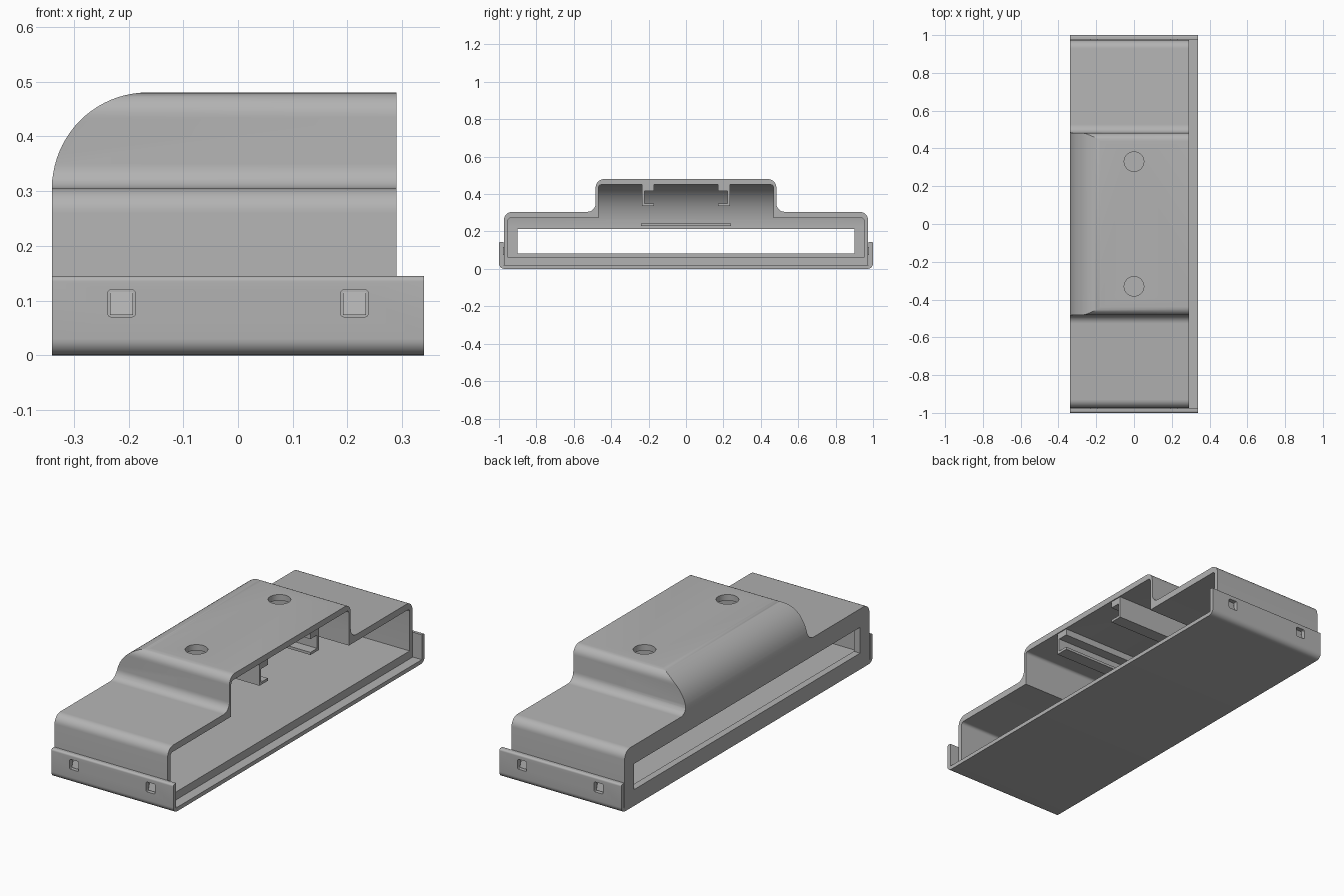
import bpy, bmesh, math
from mathutils import Vector

if "Cube" in bpy.data.objects:
    bpy.data.objects.remove(bpy.data.objects["Cube"])

grey = bpy.data.materials.new("plain_grey")
grey.use_nodes = True
COLOR = (0.45, 0.45, 0.45, 1)
grey.diffuse_color = COLOR
grey.node_tree.nodes["Principled BSDF"].inputs["Base Color"].default_value = COLOR


def rounded(points, steps=8):
    """Closed outline of (a, b, radius) corners, with arcs at the corners."""
    out = []
    for i, (a, b, r) in enumerate(points):
        p = Vector((a, b))
        if r == 0:
            out.append(p)
            continue
        u = (Vector(points[i - 1][:2]) - p).normalized()
        v = (Vector(points[(i + 1) % len(points)][:2]) - p).normalized()
        # Right-angled corners: the arc centre lies on both offset edges
        centre = p + (u + v) * r
        for s in range(steps + 1):
            t = s / steps * math.pi / 2
            out.append(centre - v * r * math.cos(t) - u * r * math.sin(t))
    return out


def mirrored(half):
    """Complete a half outline (y > 0 side) across y = 0."""
    return half + [(-a, b, r) for a, b, r in reversed(half)]


def prism(name, outline, axis, lo, hi):
    """Extrude an outline along x (y, z points), y (x, z) or z (x, y)."""
    bm = bmesh.new()
    place = {"x": lambda p, d: (d, p[0], p[1]),
             "y": lambda p, d: (p[0], d, p[1]),
             "z": lambda p, d: (p[0], p[1], d)}[axis]
    face = bm.faces.new([bm.verts.new(place(p, lo)) for p in outline])
    new = bmesh.ops.extrude_face_region(bm, geom=[face])["geom"]
    shift = Vector(place((0, 0), hi - lo))
    bmesh.ops.translate(bm, vec=shift,
                        verts=[g for g in new if isinstance(g, bmesh.types.BMVert)])
    bmesh.ops.recalc_face_normals(bm, faces=bm.faces)
    mesh = bpy.data.meshes.new(name)
    bm.to_mesh(mesh)
    bm.free()
    mesh.materials.append(grey)
    obj = bpy.data.objects.new(name, mesh)
    bpy.context.collection.objects.link(obj)
    return obj


def box(name, x0, x1, y0, y1, z0, z1):
    return prism(name, [(x0, y0), (x1, y0), (x1, y1), (x0, y1)], "z", z0, z1)


def select(obj):
    bpy.ops.object.select_all(action="DESELECT")
    obj.select_set(True)
    bpy.context.view_layer.objects.active = obj


def combine(obj, tool, operation="DIFFERENCE"):
    select(obj)
    mod = obj.modifiers.new("cut", "BOOLEAN")
    mod.operation, mod.solver, mod.object = operation, "EXACT", tool
    bpy.ops.object.modifier_apply(modifier=mod.name)
    bpy.data.objects.remove(tool)


def smooth(obj):
    select(obj)
    bpy.ops.object.shade_smooth_by_angle(angle=math.radians(30))


def quarter(cx, cz, rx, rz, steps=20):
    """Quarter ellipse from its left end up to its top."""
    angles = [s / steps * math.pi / 2 for s in range(steps + 1)]
    return [(cx - rx * math.cos(t), cz + rz * math.sin(t)) for t in angles]


BACK, MOUTH, END = -0.34, 0.29, 0.34

# Cover: stepped outer shape with a rounded end on the raised middle
cover = prism("cover", rounded(mirrored([
    (0.974, 0.02, 0), (0.974, 0.305, 0.045), (0.483, 0.305, 0.045),
    (0.483, 0.48, 0.045)])), "x", BACK, MOUTH)
nose = [(BACK, -0.1)] + quarter(-0.165, 0.305, 0.175, 0.175) + [(0.5, 0.48), (0.5, -0.1)]
nose = [(x - 0.0005 if x < -0.339 else x, z + 0.0005) for x, z in nose]
combine(cover, prism("nose_shape", nose, "y", -1.2, 1.2), "INTERSECT")

# Hollow inside, open at the mouth
cavity = prism("cavity", rounded(mirrored([
    (0.952, 0.06, 0), (0.952, 0.272, 0.015), (0.468, 0.272, 0),
    (0.468, 0.45, 0.015)])), "x", -0.32, 0.4)
inner = [(-0.305, 0)] + quarter(-0.12, 0.23, 0.185, 0.225) + [(0.6, 0.455), (0.6, 0)]
combine(cavity, prism("inner_shape", inner, "y", -1.2, 1.2), "INTERSECT")
combine(cover, cavity)

# Long window in the closed end
combine(cover, box("window", -0.4, -0.25, -0.9, 0.9, 0.082, 0.212))

# Screw holes through the raised top
for y in (-0.33, 0.33):
    ring = [(0.052 * math.cos(a * math.pi / 20), y + 0.052 * math.sin(a * math.pi / 20))
            for a in range(40)]
    combine(cover, prism("screw_hole", ring, "z", 0.4, 0.55))
smooth(cover)

# Tray: floor with two upright sides, edges rounded underneath
tray = prism("tray", rounded(mirrored([
    (0.977, 0.02, 0), (0.977, 0.145, 0), (1, 0.145, 0.01),
    (1, 0, 0.03)])), "x", BACK, END)
for side in (-1, 1):
    label = "left" if side < 0 else "right"
    for x in (-0.213, 0.213):
        y0, y1 = sorted((side * 0.96, side * 1.05))
        hole = rounded([(x - 0.025, 0.07, 0.006), (x + 0.025, 0.07, 0.006),
                        (x + 0.025, 0.12, 0.006), (x - 0.025, 0.12, 0.006)], 3)
        combine(tray, prism("snap_hole", hole, "y", y0, y1))
        # Snap wedge on the cover, sitting in the hole
        wedge = [(side * 0.965, 0.074), (side * 0.988, 0.074),
                 (side * 0.976, 0.116), (side * 0.965, 0.116)]
        prism("snap_wedge", wedge, "x", x - 0.021, x + 0.021)
    # Channel rail hanging from the ceiling, open toward the middle
    rail = [(0.17, 0.455), (0.236, 0.455), (0.236, 0.337), (0.17, 0.337),
            (0.17, 0.35), (0.223, 0.35), (0.223, 0.417), (0.17, 0.417)]
    prism("channel_rail_" + ("front" if side < 0 else "back"),
          [(side * y, z) for y, z in rail], "x", -0.2, 0.285)
smooth(tray)

# Thin ledge on the inside of the closed end
box("inner_ledge", -0.31, -0.27, -0.24, 0.24, 0.23, 0.244)
